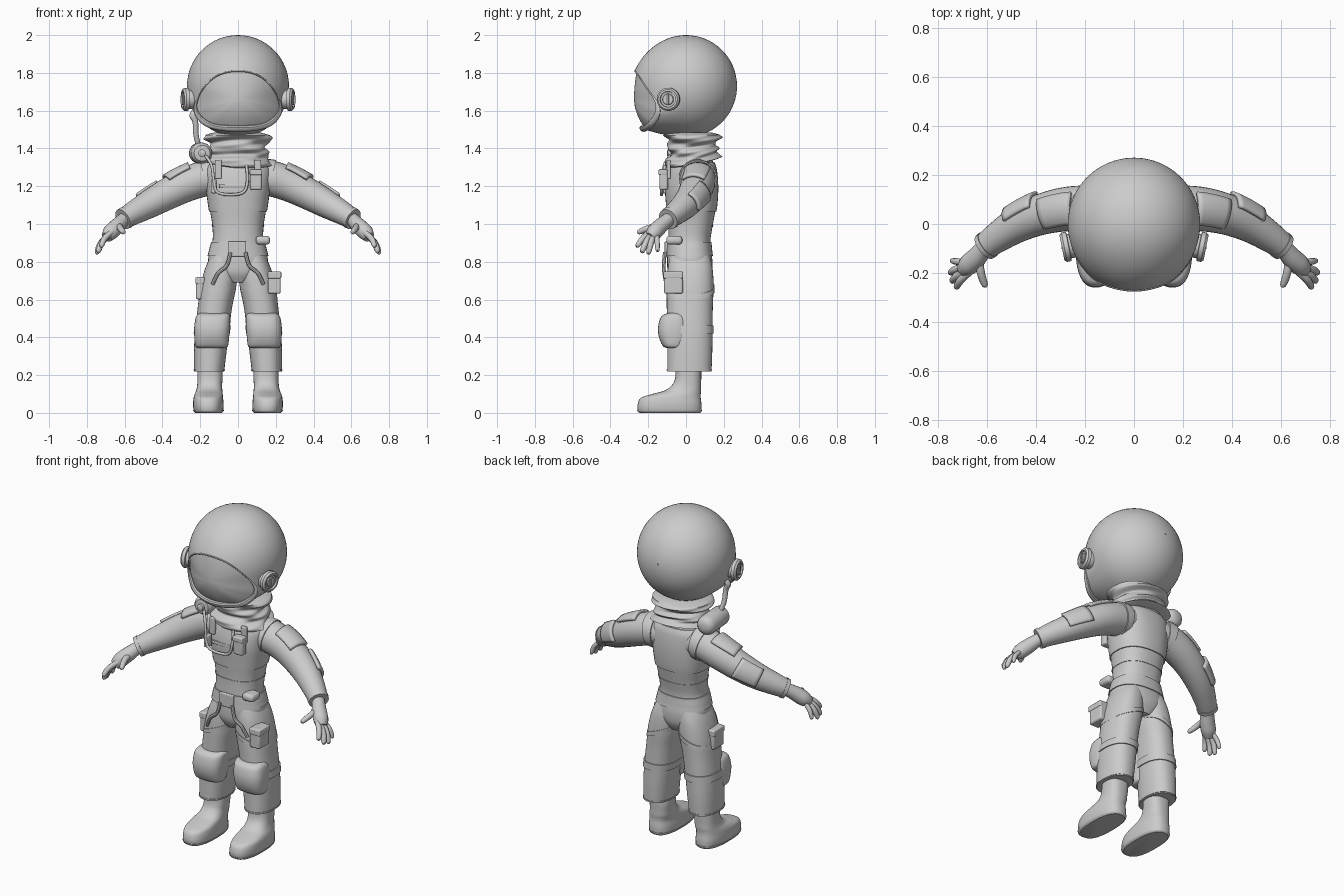
import bpy, bmesh
from math import sin, cos, pi, radians
from mathutils import Vector

old = bpy.data.objects.get("Cube")
if old:
    bpy.data.objects.remove(old)

GREY = (0.6, 0.6, 0.6, 1)
mat = bpy.data.materials.new("suit_grey")
mat.use_nodes = True
mat.diffuse_color = GREY
bsdf = mat.node_tree.nodes["Principled BSDF"]
bsdf.inputs["Base Color"].default_value = GREY
bsdf.inputs["Roughness"].default_value = 0.6


def finish(name, bm, mirror=False, angle=40, bevel=0):
    bmesh.ops.recalc_face_normals(bm, faces=bm.faces)
    me = bpy.data.meshes.new(name)
    bm.to_mesh(me)
    bm.free()
    me.materials.append(mat)
    me.shade_smooth()
    me.set_sharp_from_angle(angle=radians(angle))
    ob = bpy.data.objects.new(name, me)
    bpy.context.collection.objects.link(ob)
    if bevel:
        m = ob.modifiers.new("round", 'BEVEL')
        m.width, m.segments = bevel, 3
    if mirror:
        ob.modifiers.new("mirror", 'MIRROR').use_mirror_merge = False
    return ob


def skin(name, rings, closed=True, caps=True, **kw):
    bm = bmesh.new()
    vs = [[bm.verts.new(p) for p in r] for r in rings]
    n = len(rings[0])
    for a, b in zip(vs, vs[1:]):
        for i in range(n if closed else n - 1):
            j = (i + 1) % n
            bm.faces.new((a[i], a[j], b[j], b[i]))
    if caps:
        bm.faces.new(vs[0])
        bm.faces.new(vs[-1])
    return finish(name, bm, **kw)


def spline(pts, steps, loop=False):
    """Smooth curve through tuples of any length."""
    P = [Vector(p) for p in pts]
    n, out = len(P), []
    get = (lambda i: P[i % n]) if loop else (lambda i: P[min(max(i, 0), n - 1)])
    for i in range(n if loop else n - 1):
        a, b, c, d = (get(i + k) for k in (-1, 0, 1, 2))
        for s in range(steps):
            t = s / steps
            out.append(b + ((c - a) * t + (2 * a - 5 * b + 4 * c - d) * t**2
                            + (3 * b - a - 3 * c + d) * t**3) / 2)
    return out if loop else out + [P[-1]]


def section(s, off=0, power=2, n=40, slope=0):
    """Level outline from (cx, cy, z, rx, ry)."""
    pts = []
    for k in range(n):
        c, w = cos(2 * pi * k / n), sin(2 * pi * k / n)
        e = 2 / power
        x = (s[3] + off) * abs(c)**e * (1 if c > 0 else -1)
        y = (s[4] + off) * abs(w)**e * (1 if w > 0 else -1)
        pts.append(Vector((s[0] + x, s[1] + y, s[2] + slope * x)))
    return pts


def loft(name, secs, power=2, **kw):
    return skin(name, [section(s, 0, power) for s in spline(secs, 6)], **kw)


def band(name, secs, z0, z1, off, slope=0, power=2, **kw):
    """Raised strap that follows a lofted body part."""
    fine = sorted(spline(secs, 12), key=lambda s: s[2])
    run = [s for s in fine if z0 <= s[2] <= z1]
    rings = [section(s, off, power, slope=slope) for s in run]
    rings = [section(run[0], -.01, power, slope=slope)] + rings
    rings.append(section(run[-1], -.01, power, slope=slope))
    return skin(name, rings, caps=False, **kw)


def tube(name, pts, n=14, ref=(0, 0, 1), span=None, off=0, part=(0, 1), **kw):
    """Round tube through (x, y, z, r); span limits it to an arc for patches."""
    f = spline(pts, 6)
    P = [Vector(p[:3]) for p in f]
    rings, last = [], len(P) - 1
    for i in range(int(part[0] * last), int(part[1] * last) + 1):
        t = (P[min(i + 1, last)] - P[max(i - 1, 0)]).normalized()
        side = t.cross(Vector(ref)).normalized()
        up = side.cross(t)
        a0, a1 = span or (0, 360 * (n - 1) / n)
        ang = [radians(a0 + (a1 - a0) * k / (n - 1)) for k in range(n)]
        rings.append([P[i] + (f[i][3] + off) * (side * cos(a) + up * sin(a)) for a in ang])
    return skin(name, rings, closed=not span, caps=not span, **kw)


def lathe(name, origin, axis, prof, n=32, **kw):
    """Turned part from (distance, radius) pairs along an axis."""
    o, a = Vector(origin), Vector(axis).normalized()
    u = a.orthogonal().normalized()
    v = a.cross(u)
    rings = [[o + a * d + r * (u * cos(2 * pi * k / n) + v * sin(2 * pi * k / n))
              for k in range(n)] for d, r in prof]
    return skin(name, rings, **kw)


def box(name, c, size, bevel=.01, **kw):
    bm = bmesh.new()
    bmesh.ops.create_cube(bm, size=1)
    for v in bm.verts:
        v.co = Vector([v.co[i] * size[i] + c[i] for i in range(3)])
    return finish(name, bm, bevel=bevel, **kw)


# Helmet shell runs from the visor opening round to the back
half = [(0, -.272, 1.81), (.1, -.255, 1.79), (.175, -.215, 1.73), (.222, -.155, 1.64),
        (.212, -.155, 1.575), (.14, -.195, 1.52)]
loop = half + [(0, -.228, 1.505)] + [(-x, y, z) for x, y, z in half[:0:-1]]
edge = spline(loop, 8, loop=True)
mid = Vector((0, 0, 1.73))
back = Vector((0, 1, .1)).normalized()
shell = []
for k in range(29):
    t = k / 28 * .995
    ring = []
    for p in edge:
        d = p - mid
        blend = max(0, 1 - t * 3.5)
        ring.append(mid + d.normalized().slerp(back, t) * (.27 + (d.length - .27) * blend**2))
    shell.append(ring)
skin("helmet", shell, caps=False)

# Visor glass and its lip, thickest at the chin
core = Vector((0, -.275, 1.665))
glass = []
for k in range(1, 13):
    s = k / 12
    glass.append([Vector((p.x * s, core.y + (p.y + .012 - core.y) * s * s,
                          core.z + (p.z - core.z) * s)) for p in edge])
skin("visor", [[core + (p - core) * .002 for p in edge]] + glass, caps=False)
rim = []
for p in edge + edge[:1]:
    r = .004 + .014 * min(1, max(0, (1.68 - p.z) / .14))
    out = (p - core).normalized()
    fwd = Vector((0, -1, 0))
    rim.append([p + r * (out * cos(a) + fwd * sin(a)) for a in [k * pi / 5 for k in range(10)]])
skin("visor_lip", rim, caps=False)

# Earpieces
axis = (1, -.2, 0)
lathe("earpiece", (.235, -.085, 1.66), axis,
      [(-.03, .05), (.03, .05), (.032, .061), (.05, .061), (.06, .052), (.06, .042),
       (.05, .04), (.05, .03), (.056, .027)], mirror=True, angle=30)
box("earpiece_bar", (.29, -.097, 1.66), (.012, .012, .06), .003, mirror=True)

# Torso and hips
torso = [(0, .02, .69, .07, .09), (0, .02, .74, .135, .115), (0, .02, .8, .158, .12),
         (0, .018, .86, .148, .115), (0, .018, .92, .134, .112), (0, .025, 1.0, .137, .118),
         (0, .03, 1.1, .153, .13), (0, .03, 1.2, .165, .135), (0, .035, 1.29, .168, .122),
         (0, .04, 1.34, .13, .1), (0, .04, 1.4, .1, .09)]
loft("torso", torso, power=2.4)
band("vest", torso, 1.06, 1.33, .006, power=2.4)
band("belt", torso, .83, .905, .006, power=2.4)
band("back_seam", torso, .985, .995, .003, power=2.4)

# Legs with thigh harness and knee guards
leg = [(.153, .018, .22, .08, .117), (.147, .02, .32, .086, .119), (.138, .02, .43, .09, .12),
       (.122, .02, .56, .091, .122), (.104, .022, .67, .095, .124), (.088, .022, .77, .084, .118),
       (.07, .02, .85, .065, .1)]
loft("trouser_leg", leg, power=2.3, mirror=True)
band("trouser_hem", leg, .22, .235, .003, power=2.3, mirror=True)
band("thigh_strap", leg, .635, .675, .006, slope=-.4, power=2.3, mirror=True)
band("knee_strap", leg, .42, .465, .006, power=2.3, mirror=True)
knee = [(.139, -.06, .343, .07, .04), (.139, -.065, .355, .086, .058), (.139, -.065, .4, .092, .078),
        (.137, -.065, .45, .095, .083), (.133, -.062, .5, .092, .075), (.13, -.06, .52, .085, .058),
        (.13, -.055, .528, .07, .04)]
loft("knee_guard", knee, power=2.8, mirror=True)
strap = [(.04, -.112, .85, .01), (.06, -.118, .78, .01), (.105, -.115, .74, .01), (.135, -.104, .68, .01)]
tube("harness_strap", strap, ref=(0, 1, 0), n=8, mirror=True)

# Boots, lofted upward from the sole
boot = [(.156, -.085, 0, .068, .158), (.156, -.087, .012, .078, .168), (.157, -.087, .045, .081, .169),
        (.157, -.08, .08, .078, .158), (.155, -.05, .1, .074, .128), (.152, -.015, .12, .069, .095),
        (.15, .004, .15, .066, .076), (.148, .012, .19, .067, .069), (.148, .013, .25, .067, .068)]
loft("boot", boot, power=2.5, mirror=True)
band("boot_sole", boot, 0, .018, .003, power=2.5, mirror=True)

# Sleeves with patches and cuff
arm = [(.1, .06, 1.245, .09), (.18, .063, 1.24, .094), (.28, .06, 1.205, .09), (.38, .038, 1.155, .083),
       (.47, 0, 1.105, .074), (.55, -.05, 1.06, .063), (.61, -.095, 1.025, .053)]
tube("sleeve", arm, n=28, mirror=True)
tube("sleeve_cuff", arm, n=28, off=.004, part=(.95, 1), mirror=True)
tube("armhole_trim", arm, n=28, off=.007, part=(.1, .19), mirror=True)
for name, span, part in (("shoulder_patch", (50, 130), (.25, .45)),
                         ("elbow_patch", (120, 200), (.5, .72))):
    ob = tube(name, arm, n=10, off=.008, span=span, part=part, mirror=True)
    m = ob.modifiers.new("thickness", 'SOLIDIFY')
    m.thickness, m.offset = .016, 0

# Gloves
tube("glove_palm", [(.585, -.075, 1.04, .036), (.615, -.105, 1.015, .037), (.645, -.14, .985, .042),
                    (.675, -.168, .955, .042), (.695, -.19, .93, .03)], mirror=True)
for name, a, b, r in (("index_finger", (.672, -.2, .95), (.728, -.262, .88), .015),
                      ("middle_finger", (.685, -.192, .935), (.745, -.235, .85), .016),
                      ("ring_finger", (.695, -.175, .93), (.752, -.2, .842), .015),
                      ("little_finger", (.69, -.155, .935), (.745, -.15, .855), .013),
                      ("thumb", (.625, -.14, .99), (.607, -.258, .955), .016)):
    a, b = Vector(a), Vector(b)
    base, end, tip = a.lerp(b, -.2), a.lerp(b, .9), b
    knuckle = a.lerp(b, .45) + Vector((.008, 0, .006))
    tube(name, [(*base, r), (*knuckle, r * 1.05), (*end, r * .85), (*tip, r * .3)],
         ref=(0, 1, .5), n=10, mirror=True)

# Wrapped scarf with slanting folds
folds = []
for i in range(37):
    t = i / 36
    ring = []
    for k in range(72):
        a = 2 * pi * k / 72
        wave = .011 * sin(t * 17 + 1.6 * sin(a) + .9 * cos(2 * a)) + .004 * sin(t * 31 - 3 * a)
        r = wave + .014 * cos(2 * pi * t) - .05 * max(0, abs(t - .5) * 2 - .85) / .15
        low = 1.315 + .03 * sin(a) - .012 * cos(a)
        z = low + (1.485 - low) * t
        ring.append(Vector((cos(a) * (.166 + r), .037 + sin(a) * (.138 + r), z)))
    folds.append(ring)
skin("scarf", folds, angle=60)

# Air canister with hoses
lathe("air_canister", (-.19, -.08, 1.375), (-.08, 1, 0),
      [(0, .025), (.003, .042), (.018, .054), (.03, .056), (.17, .056), (.19, .05),
       (.205, .036), (.21, .015)])
lathe("canister_cap", (-.19, -.1, 1.375), (0, 1, 0), [(0, .014), (.004, .02), (.03, .02)], n=20)
tube("helmet_hose", [(-.205, -.03, 1.4, .014), (-.222, -.05, 1.47, .014), (-.226, -.06, 1.54, .015),
                     (-.24, -.06, 1.575, .017), (-.225, -.05, 1.6, .014)], ref=(0, 1, 0))
tube("chest_hose", [(-.17, -.085, 1.36, .008), (-.14, -.115, 1.31, .008), (-.128, -.125, 1.23, .008),
                    (-.11, -.128, 1.17, .008), (-.04, -.13, 1.155, .008), (.03, -.13, 1.17, .008),
                    (.05, -.128, 1.23, .008), (.045, -.11, 1.31, .008)], ref=(0, 1, 0), n=10)

# Chest gear and vest straps
box("chest_pouch", (.095, -.118, 1.235), (.062, .045, .11))
box("chest_pouch_flap", (.095, -.122, 1.275), (.066, .046, .03), .006)
box("chest_regulator", (-.128, -.108, 1.2), (.032, .04, .075), .008)
box("vest_strap", (.105, -.092, 1.29), (.035, .02, .1), .005, mirror=True)
box("chest_strap", (0, -.106, 1.2), (.2, .012, .02), .004)

# Belt gear and thigh pouches
box("belt_buckle", (-.004, -.103, .868), (.094, .02, .08), .005)
box("belt_roll", (.132, -.062, .914), (.076, .085, .046), .018)
box("left_thigh_pouch", (.192, -.066, .69), (.068, .1, .118))
box("left_pouch_flap", (.193, -.068, .73), (.072, .104, .036), .006)
box("right_thigh_pouch", (-.2, .0, .66), (.045, .1, .118))
box("right_pouch_flap", (-.201, .0, .7), (.048, .104, .036), .006)
